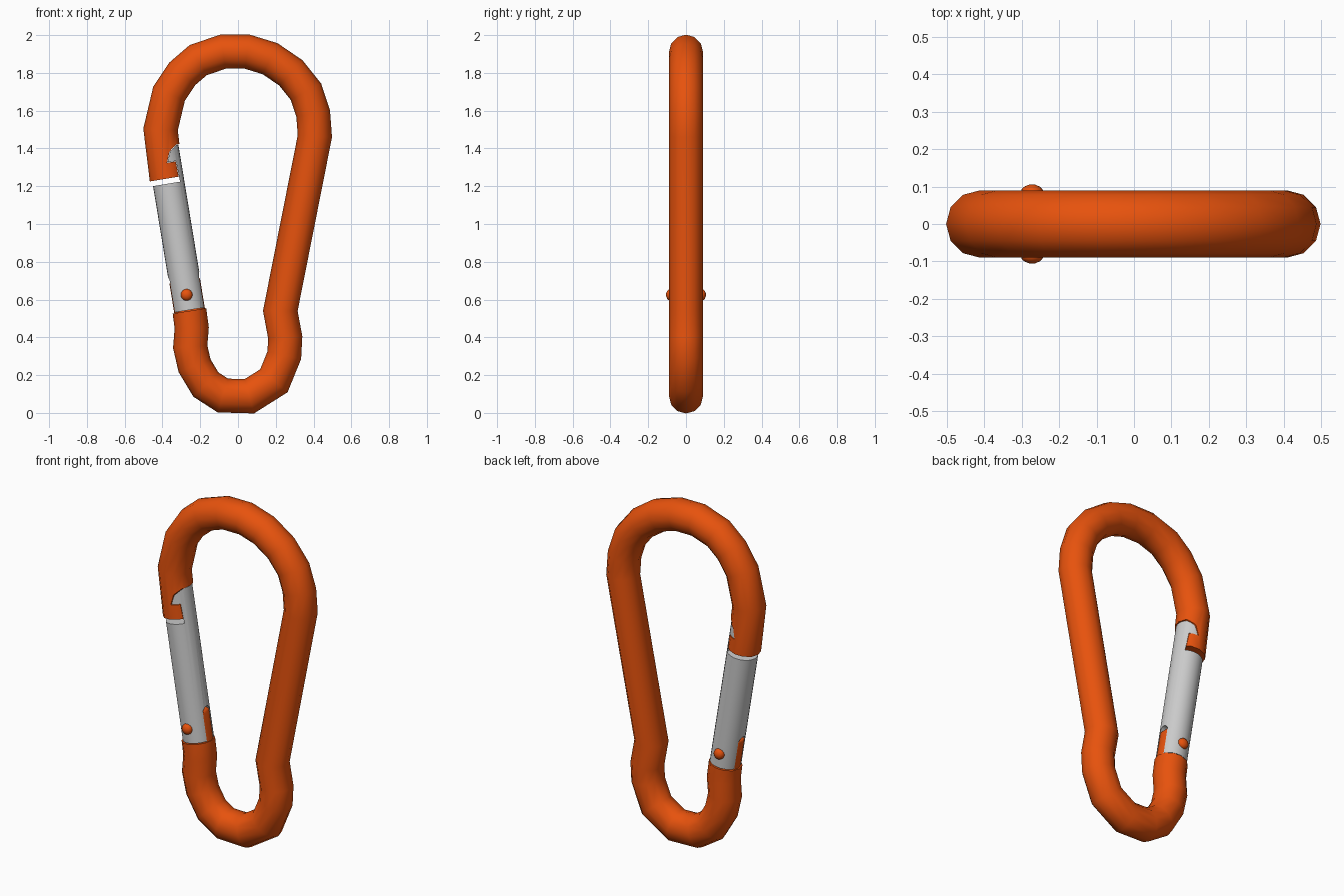
import bpy, bmesh
from math import sin, cos, pi
from mathutils import Vector

if "Cube" in bpy.data.objects:
    bpy.data.objects.remove(bpy.data.objects["Cube"])

orange = bpy.data.materials.new("orange")
orange.diffuse_color = (0.8, 0.085, 0.004, 1)
orange.use_nodes = True
orange.node_tree.nodes["Principled BSDF"].inputs["Base Color"].default_value = orange.diffuse_color

# Gate frame of reference: s = towards the opening, t = along the gate
BASE = Vector((-0.257, 0, 0.545))
U = Vector((-0.162, 0, 0.987)).normalized()
N = Vector((U.z, 0, -U.x))


def gate_pt(s, t, y=0.0):
    return BASE + N * s + U * t + Vector((0, y, 0))


def smooth(ob, angle=45):
    bpy.ops.object.select_all(action='DESELECT')
    ob.select_set(True)
    bpy.context.view_layer.objects.active = ob
    bpy.ops.object.shade_smooth_by_angle(angle=angle * pi / 180)


def loft(name, rings, mat=None, angle=45):
    """Closed rings joined in order and capped at both ends."""
    bm = bmesh.new()
    rows = [[bm.verts.new(p) for p in ring] for ring in rings]
    n = len(rows[0])
    for a, b in zip(rows, rows[1:]):
        for i in range(n):
            j = (i + 1) % n
            bm.faces.new((a[i], a[j], b[j], b[i]))
    bm.faces.new(rows[0])
    bm.faces.new(rows[-1])
    bmesh.ops.recalc_face_normals(bm, faces=bm.faces)
    me = bpy.data.meshes.new(name)
    bm.to_mesh(me)
    bm.free()
    ob = bpy.data.objects.new(name, me)
    bpy.context.collection.objects.link(ob)
    if mat:
        me.materials.append(mat)
    smooth(ob, angle)
    return ob


def prism(name, profile, y0, y1):
    return loft(name, [[gate_pt(s, t, y) for s, t in profile] for y in (y0, y1)])


def gate_rod(name, r, t0, t1, sides=24, mat=None):
    return loft(name, [[gate_pt(r * cos(2 * pi * i / sides), t, r * sin(2 * pi * i / sides))
                        for i in range(sides)] for t in (t0, t1)], mat)


def boolean(ob, cutter, op):
    mod = ob.modifiers.new("cut", 'BOOLEAN')
    mod.operation, mod.object, mod.solver = op, cutter, 'EXACT'
    bpy.context.view_layer.objects.active = ob
    bpy.ops.object.modifier_apply(modifier=mod.name)
    bpy.data.objects.remove(cutter)
    smooth(ob)


# Frame: round bar swept along the pear-shaped path with mitred bends
R = 0.09
path = [Vector(p) for p in (
    (-.378, 1.24), (-.41, 1.5), (-.365, 1.69), (-.295, 1.795), (-.21, 1.868), (-.08, 1.912),
    (.05, 1.912), (.17, 1.875), (.28, 1.80), (.36, 1.70), (.398, 1.585), (.407, 1.465),
    (.224, .54), (.25, .40), (.245, .305), (.19, .17), (.06, .088), (-.08, .092),
    (-.17, .15), (-.23, .25), (-.253, .35), (-.245, .45), (-.257, .54))]
rings = []
for i, p in enumerate(path):
    if 0 < i < len(path) - 1:
        d1 = (path[i + 1] - p).normalized()
        d = ((p - path[i - 1]).normalized() + d1).normalized()
        k = R / d.dot(d1)
    else:
        d, k = U.xz, R      # both ends are square to the gate
    rings.append([(p.x + d.y * k * cos(a), R * sin(a), p.y - d.x * k * cos(a))
                  for a in [2 * pi * j / 12 for j in range(12)]])
frame = loft("frame", rings, orange)

# Catch notch in the frame nose
notch = prism("notch_cutter", [(.2, .6), (.2, .875), (.073, .875), (.032, .845),
                               (.009, .788), (.056, .788), (.06, .6)], -.2, .2)
boolean(frame, notch, 'DIFFERENCE')

# Gate: rod trimmed to a body with a slim hook at the top
gate = gate_rod("gate", 0.084, 0, 0.92)
trim = prism("trim_cutter", [(-.2, -.1), (.2, -.1), (.2, .873), (.072, .872), (.034, .843),
                             (.012, .79), (.057, .79), (.061, .678), (-.2, .678)], -.2, .2)
boolean(gate, trim, 'INTERSECT')

# Hinge slot through the gate foot, rounded at its top
W = 0.03
arch = [(-W, -.05)] + [(-W * cos(pi * i / 8), .16 + W * sin(pi * i / 8)) for i in range(9)] + [(W, -.05)]
slot = loft("slot_cutter", [[gate_pt(s, t, y) for y, t in arch] for s in (-.2, .2)])
boolean(gate, slot, 'DIFFERENCE')

# Hinge tang: flat tongue of the frame filling the slot
tang = gate_rod("hinge_tang", 0.082, -.03, 0.19, 24, orange)
top = [(.083 * cos(pi * i / 8), .15 + .035 * sin(pi * i / 8)) for i in range(9)]
blade = prism("tang_cutter", [(-.083, -.1), (.083, -.1)] + top, -W * .95, W * .95)
boolean(tang, blade, 'INTERSECT')

# Rivet: pin with a domed head on both sides
half = [(.031, .082), (.028, .093), (.02, .1), (.008, .105)]
prof = [(r, -y) for r, y in reversed(half)] + half
loft("rivet", [[(-.272 + r * cos(2 * pi * i / 16), y, .625 + r * sin(2 * pi * i / 16))
                for i in range(16)] for r, y in prof], orange, 60)
